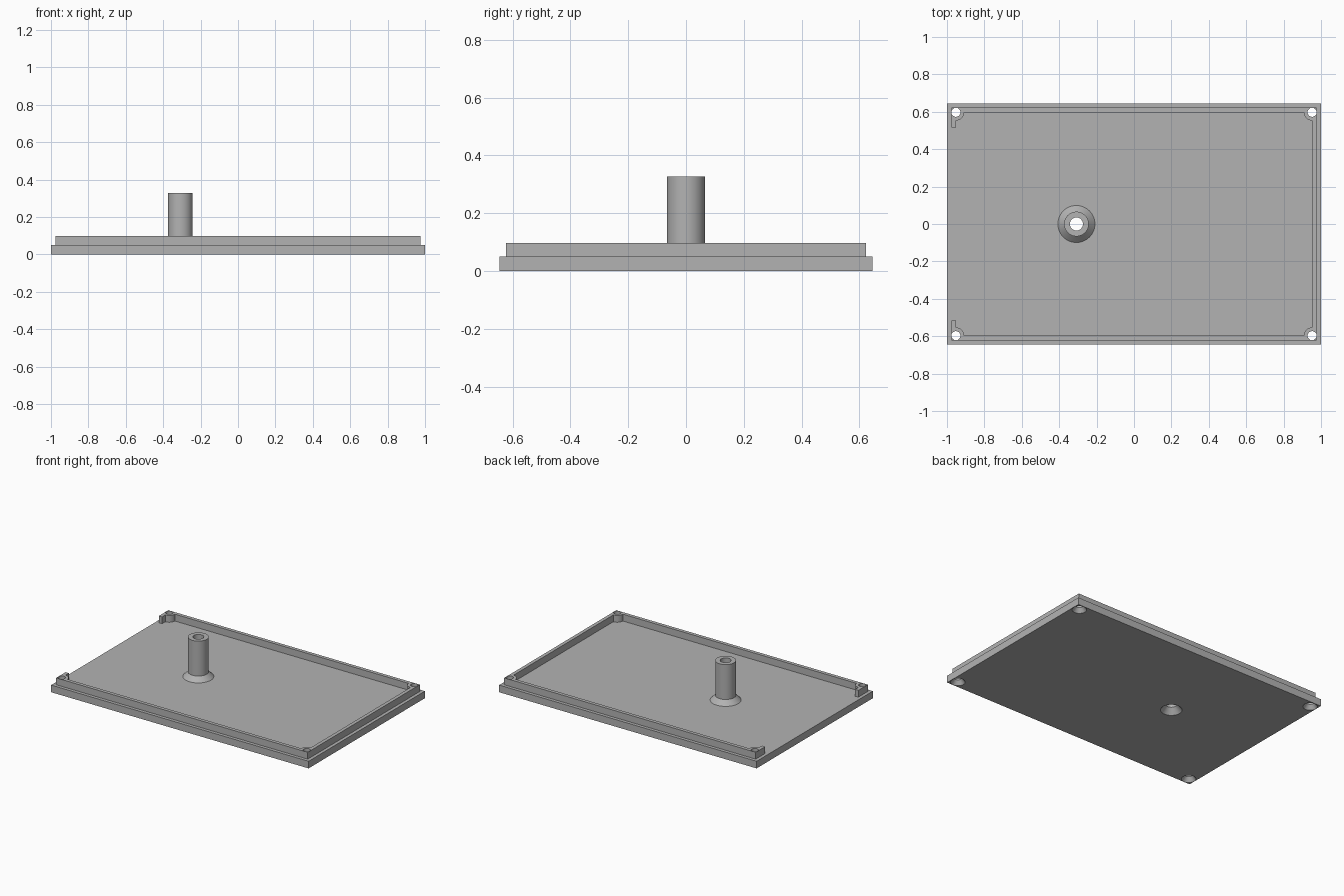
import bpy, bmesh, math

if "Cube" in bpy.data.objects:
    bpy.data.objects.remove(bpy.data.objects["Cube"])

W, D = 1.0, 0.645            # half size of the plate
LX, LY = 0.977, 0.622        # outer half size of the raised lip
CX, CY = 0.952, 0.597        # screw hole centres, also the lip's inner line
PLATE_TOP, LIP_TOP, POST_TOP = 0.05, 0.098, 0.328
POST_X = -0.308

grey = bpy.data.materials.new("grey plastic")
grey.diffuse_color = (0.45, 0.45, 0.45, 1)
grey.use_nodes = True
grey.node_tree.nodes["Principled BSDF"].inputs["Base Color"].default_value = grey.diffuse_color


def finish(name, bm):
    bmesh.ops.recalc_face_normals(bm, faces=bm.faces)
    me = bpy.data.meshes.new(name)
    bm.to_mesh(me)
    bm.free()
    me.materials.append(grey)
    ob = bpy.data.objects.new(name, me)
    bpy.context.collection.objects.link(ob)
    return ob


def prism(name, outline, z0, z1):
    bm = bmesh.new()
    face = bm.faces.new([bm.verts.new((x, y, z0)) for x, y in outline])
    ext = bmesh.ops.extrude_face_region(bm, geom=[face])
    top = [v for v in ext["geom"] if isinstance(v, bmesh.types.BMVert)]
    bmesh.ops.translate(bm, verts=top, vec=(0, 0, z1 - z0))
    return finish(name, bm)


def lathe(name, profile, x, y, n=48):
    """Closed solid of revolution from (radius, height) points."""
    bm = bmesh.new()
    rings = [[bm.verts.new((x + r * math.cos(2 * math.pi * i / n),
                            y + r * math.sin(2 * math.pi * i / n), z))
              for i in range(n)] for r, z in profile]
    for a, b in zip(rings, rings[1:]):
        for i in range(n):
            j = (i + 1) % n
            bm.faces.new((a[i], a[j], b[j], b[i]))
    bm.faces.new(rings[0])
    bm.faces.new(rings[-1])
    return finish(name, bm)


def combine(target, other, operation):
    mod = target.modifiers.new("combine", "BOOLEAN")
    mod.operation, mod.solver, mod.object = operation, "EXACT", other
    bpy.context.view_layer.objects.active = target
    bpy.ops.object.modifier_apply(modifier=mod.name)
    bpy.data.objects.remove(other, do_unlink=True)


def boss_arc(sx, sy, start, steps=10, r=0.044):
    """Quarter round of a screw boss, bulging into the tray."""
    return [(sx * CX + r * math.cos(start - math.pi / 2 * i / steps),
             sy * CY + r * math.sin(start - math.pi / 2 * i / steps))
            for i in range(steps + 1)]


# Flat plate
plate = prism("cover_plate", [(-W, -D), (W, -D), (W, D), (-W, D)], 0, PLATE_TOP)

# Raised lip: open on the left, rounded screw bosses in the corners
STUB = 0.517
outline = [(-LX, -STUB), (-LX, -LY), (LX, -LY), (LX, LY), (-LX, LY), (-LX, STUB), (-CX, STUB)]
inner = []
for sx, sy, start in ((-1, -1, 90), (1, -1, 180), (1, 1, 270), (-1, 1, 360)):
    inner += boss_arc(sx, sy, math.radians(start))
outline += inner[::-1] + [(-CX, -STUB)]
lip = prism("lip", outline, 0.03, LIP_TOP)

# Hollow post with a sloped foot
post = lathe("post", [(0.11, 0.039), (0.066, 0.083), (0.066, POST_TOP)], POST_X, 0)

combine(plate, lip, "UNION")
combine(plate, post, "UNION")

# Countersunk screw holes in the corners and through the post
for sx in (-1, 1):
    for sy in (-1, 1):
        combine(plate, lathe("screw_hole", [(0.046, -0.02), (0.046, 0), (0.024, 0.03), (0.024, 0.2)],
                             sx * CX, sy * CY, 32), "DIFFERENCE")
combine(plate, lathe("post_hole", [(0.068, -0.02), (0.068, 0), (0.035, 0.04), (0.035, 0.5)],
                     POST_X, 0), "DIFFERENCE")

# Smooth the round walls, keep the edges sharp
plate.select_set(True)
bpy.context.view_layer.objects.active = plate
bpy.ops.object.shade_smooth_by_angle(angle=math.radians(25))
